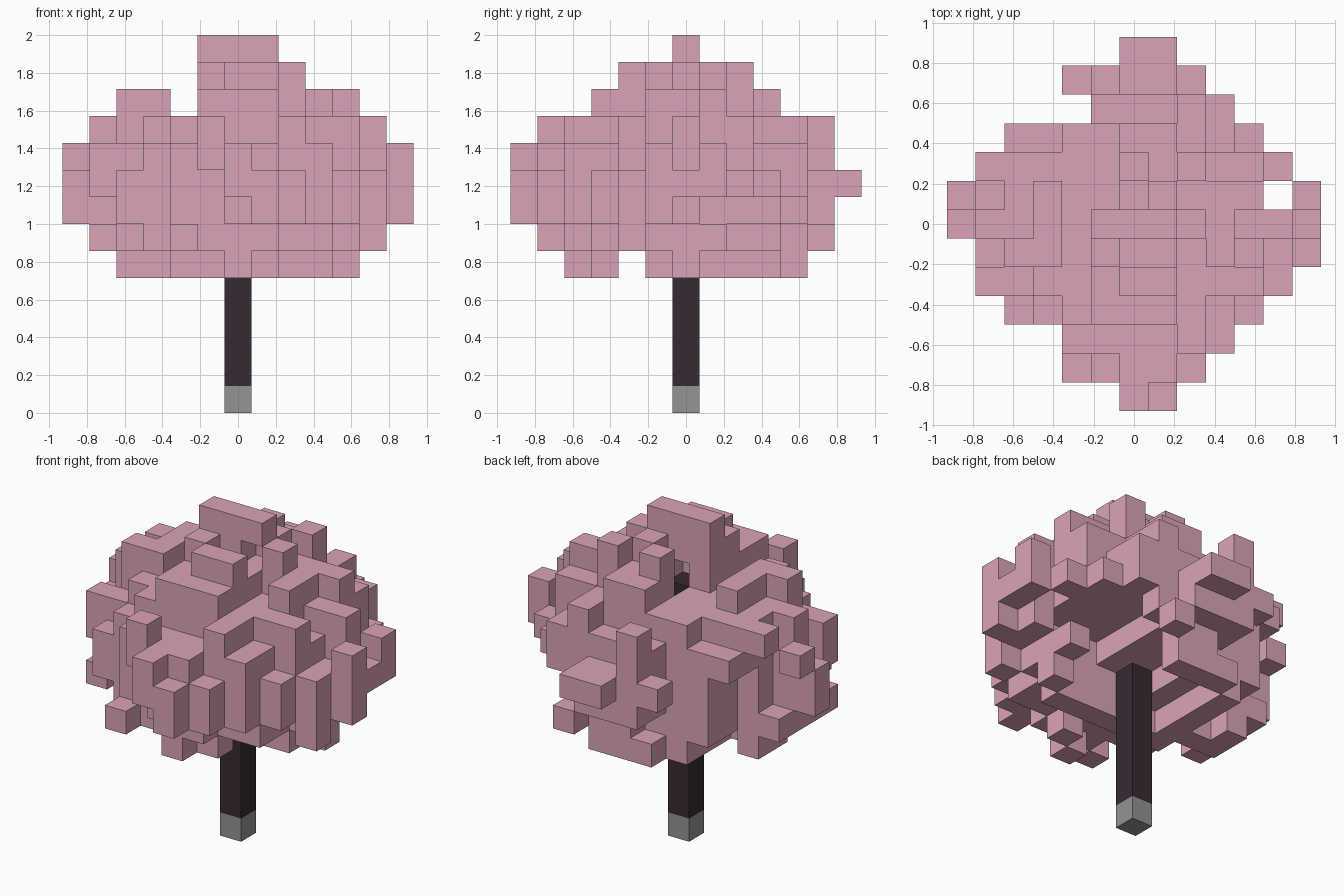
import bpy
import bmesh
from mathutils import Vector

cube = bpy.data.objects.get("Cube")
if cube:
    bpy.data.objects.remove(cube, do_unlink=True)

UNIT = 1 / 7  # edge of one block


def material(name, colour):
    mat = bpy.data.materials.new(name)
    mat.use_nodes = True
    mat.diffuse_color = (*colour, 1)
    mat.node_tree.nodes["Principled BSDF"].inputs["Base Color"].default_value = (*colour, 1)
    return mat


def span(value):
    first, last = value if isinstance(value, tuple) else (value, value)
    return range(first, last + 1)


def blocks(x, y, z):
    """All block cells in a box of inclusive ranges."""
    return {(i, j, k) for i in span(x) for j in span(y) for k in span(z)}


def build(name, cells, mat, hidden=frozenset()):
    """Turn cells into one mesh, keeping only the outer faces."""
    bm = bmesh.new()
    for cell in sorted(cells):
        centre = Vector(cell) + Vector((0, 0, 0.5))
        for axis in range(3):
            for sign in (-1, 1):
                normal = Vector()
                normal[axis] = sign
                neighbour = tuple(int(c + n) for c, n in zip(cell, normal))
                if neighbour in cells or neighbour in hidden:
                    continue
                u = Vector()
                u[(axis + 1) % 3] = 0.5
                v = normal.cross(u)
                middle = centre + normal / 2
                corners = (middle - u - v, middle + u - v, middle + u + v, middle - u + v)
                bm.faces.new([bm.verts.new(p * UNIT) for p in corners])
    bmesh.ops.remove_doubles(bm, verts=bm.verts, dist=UNIT / 100)
    mesh = bpy.data.meshes.new(name)
    bm.to_mesh(mesh)
    bm.free()
    mesh.materials.append(mat)
    obj = bpy.data.objects.new(name, mesh)
    bpy.context.collection.objects.link(obj)


pink = material("blossom pink", (0.70, 0.37, 0.48))
bark = material("dark bark", (0.040, 0.023, 0.033))
stone = material("base grey", (0.295, 0.295, 0.295))

# Trunk on its grey foot
foot = blocks(x=0, y=0, z=0)
trunk = blocks(x=0, y=0, z=(1, 10))
build("trunk_foot", foot, stone, trunk)
build("trunk", trunk, bark, foot)

# Crown core: round layers, with their squared radii
crown = set()
for layer, reach in zip(span((5, 10)), (8, 18, 22, 25, 21, 14)):
    crown |= {c for c in blocks((-5, 5), (-5, 5), layer) if c[0] ** 2 + c[1] ** 2 <= reach}
crown -= blocks(x=(-3, -2), y=4, z=(5, 10))
crown -= blocks(x=-3, y=-4, z=(5, 10))
crown -= blocks(x=(-4, 4), y=-2, z=5)

# Hollows beside the trunk, at the sides and at the top
crown -= blocks(x=(0, 3), y=(0, 3), z=(5, 6))
crown -= blocks(x=(2, 4), y=(0, 3), z=7)
crown -= blocks(x=-1, y=(0, 3), z=5)
crown -= blocks(x=-1, y=4, z=6)
crown -= blocks(x=-4, y=(2, 3), z=(7, 8))
crown -= blocks(x=0, y=1, z=10)


def leaf(x, y, z):
    crown.update(blocks(x, y, z))


# Crest on top
leaf(x=(-1, 1), y=0, z=13)
leaf(x=(-1, 0), y=0, z=12)
leaf(x=-1, y=0, z=11)
leaf(x=1, y=0, z=11)
leaf(x=1, y=1, z=(11, 12))
leaf(x=2, y=0, z=(11, 12))
leaf(x=2, y=2, z=(11, 12))
leaf(x=2, y=1, z=11)
leaf(x=-1, y=-1, z=12)
leaf(x=(0, 1), y=-2, z=12)
leaf(x=(-1, 1), y=(-3, -1), z=11)
leaf(x=0, y=2, z=12)
leaf(x=(0, 1), y=(2, 3), z=11)

# Shoulders
leaf(x=3, y=(-1, 1), z=11)
leaf(x=4, y=1, z=11)
leaf(x=4, y=(0, 2), z=10)
leaf(x=5, y=0, z=(9, 10))
leaf(x=(3, 4), y=-2, z=10)
leaf(x=-3, y=(-1, 1), z=11)
leaf(x=-4, y=-1, z=(10, 11))
leaf(x=(-4, -3), y=(0, 2), z=10)
leaf(x=-5, y=0, z=10)
leaf(x=-5, y=2, z=10)

# Front tufts
leaf(x=(0, 1), y=-5, z=(7, 9))
leaf(x=0, y=-6, z=(8, 9))
leaf(x=1, y=-6, z=(7, 8))
leaf(x=2, y=-5, z=(7, 8))
leaf(x=3, y=-4, z=(7, 9))
leaf(x=2, y=(-4, -3), z=10)
leaf(x=-1, y=-5, z=(9, 10))
leaf(x=-2, y=-5, z=6)

# Back tufts
leaf(x=(0, 1), y=5, z=(7, 8))
leaf(x=(0, 1), y=6, z=8)
leaf(x=-1, y=5, z=(7, 10))
leaf(x=-2, y=5, z=8)
leaf(x=2, y=5, z=6)
leaf(x=(2, 3), y=4, z=9)
leaf(x=2, y=4, z=10)

# Left tufts
leaf(x=5, y=-2, z=(6, 8))
leaf(x=5, y=(-1, 0), z=(7, 8))
leaf(x=6, y=-1, z=(7, 9))
leaf(x=6, y=0, z=8)
leaf(x=6, y=1, z=(8, 9))
leaf(x=5, y=2, z=8)
leaf(x=4, y=-3, z=7)
leaf(x=4, y=3, z=8)

# Right tufts
leaf(x=-5, y=-2, z=(8, 9))
leaf(x=-5, y=(-2, 1), z=6)
leaf(x=-5, y=0, z=(7, 9))
leaf(x=-6, y=0, z=(7, 8))
leaf(x=-6, y=1, z=9)
leaf(x=-4, y=3, z=9)
leaf(x=-4, y=-3, z=(7, 8))

# Hanging underside
leaf(x=(-1, 1), y=4, z=5)
leaf(x=-2, y=3, z=5)
leaf(x=-4, y=(0, 1), z=5)
leaf(x=-3, y=0, z=5)
leaf(x=4, y=0, z=5)
leaf(x=3, y=-1, z=5)
leaf(x=0, y=-4, z=5)
leaf(x=1, y=-3, z=5)

build("blossom_crown", crown - trunk, pink, trunk)
